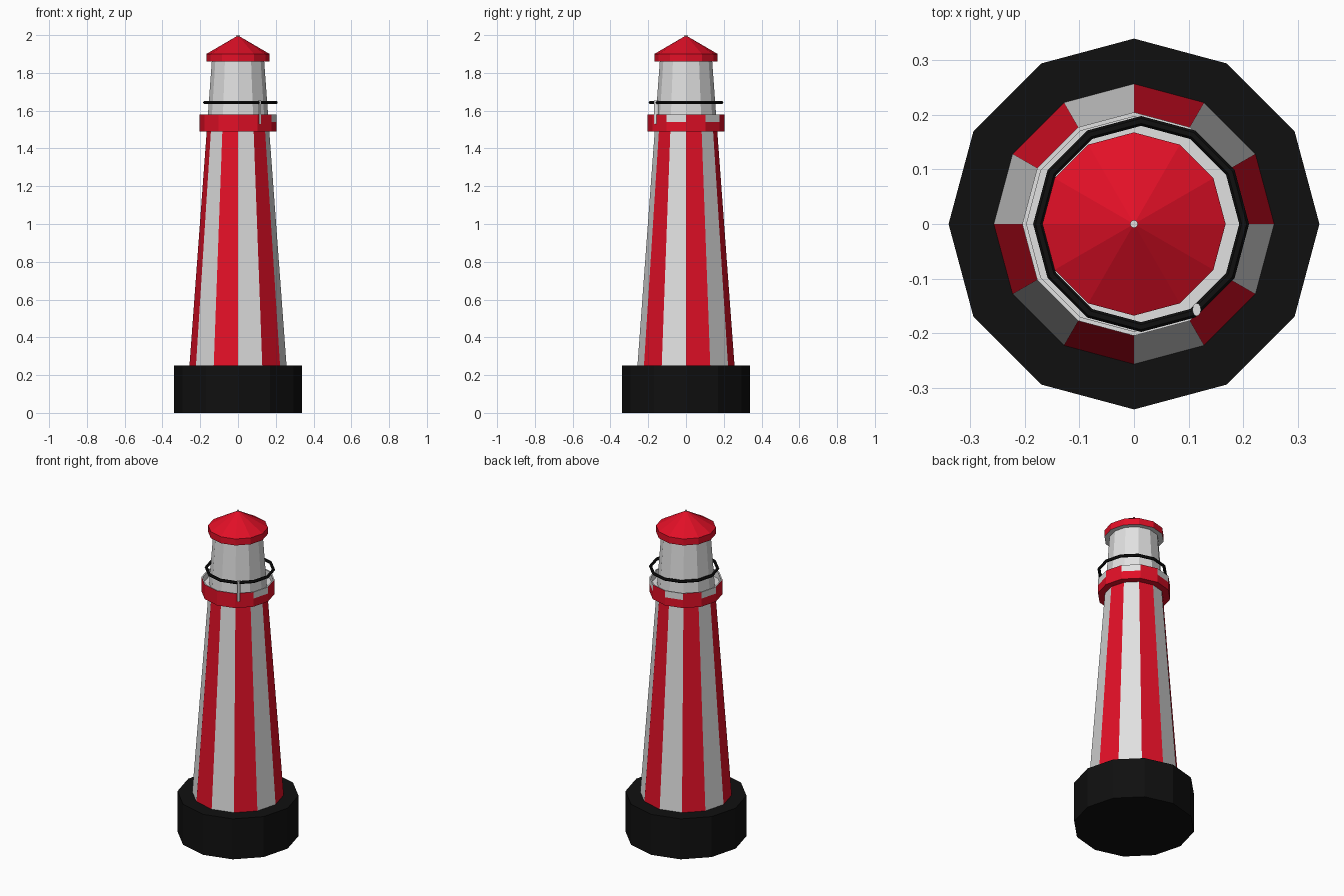
import bpy, bmesh
from math import sin, cos, pi

SIDES = 12

cube = bpy.data.objects.get("Cube")
if cube:
    bpy.data.objects.remove(cube, do_unlink=True)


def material(name, rgb):
    m = bpy.data.materials.new(name)
    m.use_nodes = True
    m.diffuse_color = (*rgb, 1)
    bsdf = next(n for n in m.node_tree.nodes if n.type == 'BSDF_PRINCIPLED')
    bsdf.inputs["Base Color"].default_value = (*rgb, 1)
    return m


RED = material("signal_red", (0.76, 0.005, 0.02))
WHITE = material("off_white", (0.75, 0.75, 0.75))
BLACK = material("black", (0.005, 0.005, 0.005))


def lathe(name, profile, mats, rule=None, center=(0, 0), sides=SIDES, squash=1, loop=False):
    """Turn (radius, z) points into a faceted solid; rule(row, facet) picks the material."""
    bm = bmesh.new()
    rings = []
    for r, z in profile:
        count = sides if r > 0 else 1
        rings.append([bm.verts.new((center[0] + r * squash * cos(2 * pi * i / sides),
                                    center[1] + r * sin(2 * pi * i / sides), z))
                      for i in range(count)])
    pairs = list(zip(rings, rings[1:]))
    if loop:
        pairs.append((rings[-1], rings[0]))
    for row, (a, b) in enumerate(pairs):
        for i in range(sides):
            j = (i + 1) % sides
            corners = [a[i % len(a)], a[j % len(a)], b[j % len(b)], b[i % len(b)]]
            face = bm.faces.new(list(dict.fromkeys(corners)))
            face.material_index = rule(row, i) if rule else 0
    bmesh.ops.recalc_face_normals(bm, faces=bm.faces)
    mesh = bpy.data.meshes.new(name)
    bm.to_mesh(mesh)
    bm.free()
    for m in mats:
        mesh.materials.append(m)
    obj = bpy.data.objects.new(name, mesh)
    bpy.context.collection.objects.link(obj)
    return obj


# Foundation drum
lathe("base", [(0, 0), (0.34, 0), (0.34, 0.25), (0, 0.25)], [BLACK])

# Striped tapering tower, with the plain lantern room continuing its slope
lathe("tower", [(0, 0.25), (0.257, 0.25), (0.165, 1.5), (0, 1.5)], [RED, WHITE],
      lambda row, i: i % 2)
lathe("lantern_room", [(0, 1.5), (0.165, 1.5), (0.138, 1.87), (0, 1.87)], [WHITE])


# Gallery parapet: red outside with some white upper panels, white inside
def gallery_rule(row, i):
    if row == 2:
        return int(i in (1, 3, 5, 11))
    return int(row > 2)


lathe("gallery", [(0.15, 1.49), (0.205, 1.49), (0.205, 1.54), (0.205, 1.58),
                  (0.197, 1.58), (0.197, 1.54), (0.15, 1.54)],
      [RED, WHITE], gallery_rule, loop=True)

# Hand rail and its post
tube = [(0.189 + 0.009 * cos(k * pi / 3), 1.643 + 0.009 * sin(k * pi / 3)) for k in range(6)]
lathe("hand_rail", tube, [BLACK], center=(0.013, 0), loop=True)
lathe("rail_post", [(0, 1.53), (0.012, 1.53), (0.012, 1.655), (0, 1.655)], [WHITE],
      center=(0.115, -0.157), squash=0.65)

# Roof with a white underside, and a small tip
lathe("roof", [(0, 1.86), (0.168, 1.86), (0.168, 1.9), (0, 1.998)], [RED, WHITE],
      lambda row, i: int(row == 0))
lathe("roof_tip", [(0, 1.98), (0.007, 1.98), (0.007, 2.0), (0, 2.0)], [WHITE])
